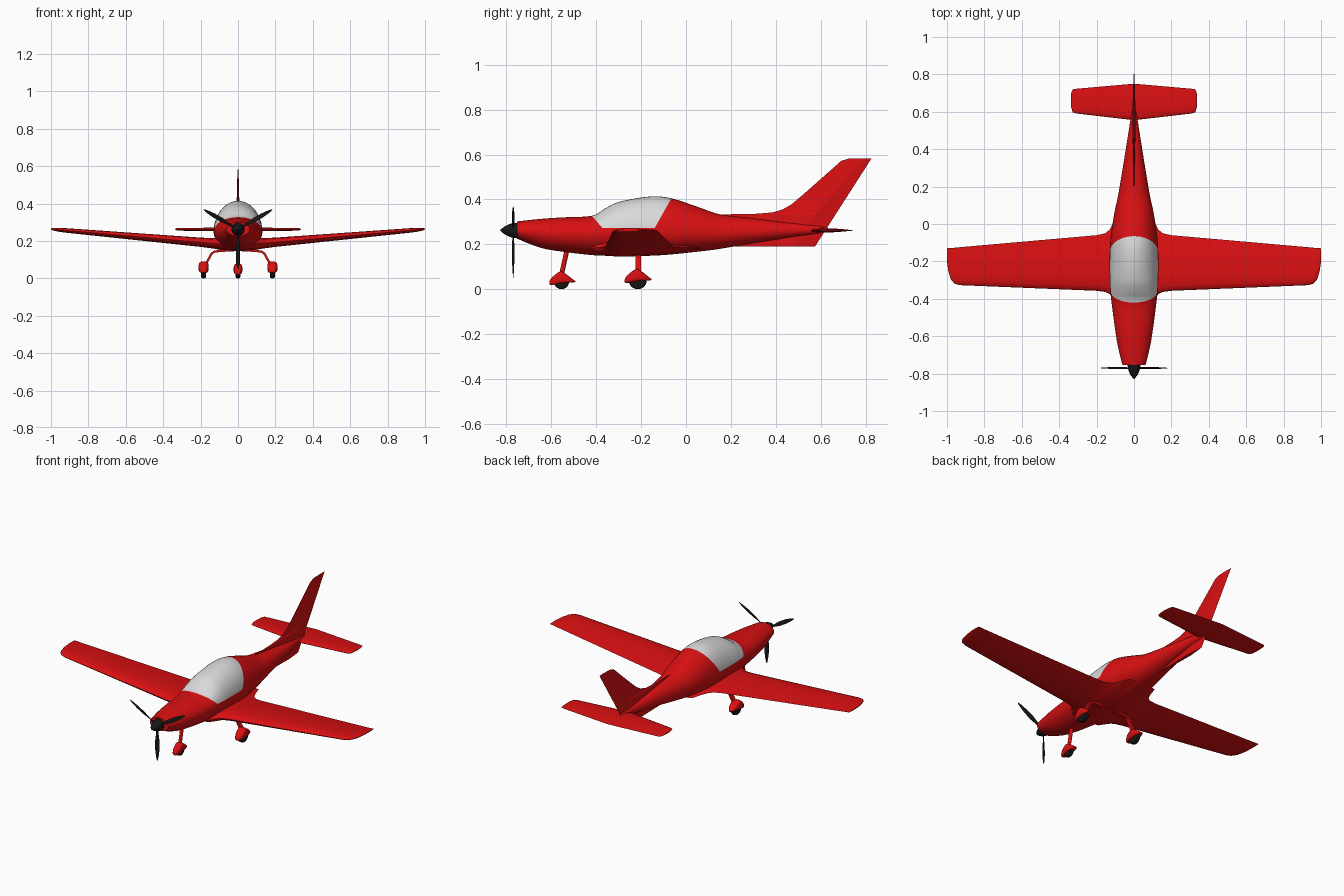
import bpy, bmesh, math
from mathutils import Vector, Matrix

if "Cube" in bpy.data.objects:
    bpy.data.objects.remove(bpy.data.objects["Cube"])


def material(name, col):
    m = bpy.data.materials.new(name)
    m.diffuse_color = (*col, 1)
    m.use_nodes = True
    m.node_tree.nodes["Principled BSDF"].inputs["Base Color"].default_value = m.diffuse_color
    return m


RED = material("red_paint", (0.70, 0.005, 0.006))
GREY = material("canopy_grey", (0.70, 0.70, 0.70))
BLACK = material("black_rubber", (0.008, 0.008, 0.008))


def finish(name, bm, mats, angle=35, mirror=False):
    bmesh.ops.recalc_face_normals(bm, faces=bm.faces)
    me = bpy.data.meshes.new(name)
    bm.to_mesh(me)
    bm.free()
    ob = bpy.data.objects.new(name, me)
    bpy.context.collection.objects.link(ob)
    for m in mats:
        me.materials.append(m)
    bpy.ops.object.select_all(action='DESELECT')
    ob.select_set(True)
    bpy.context.view_layer.objects.active = ob
    bpy.ops.object.shade_smooth_by_angle(angle=math.radians(angle))
    if mirror:
        ob.modifiers.new("mirror", 'MIRROR').use_mirror_merge = False
    return ob


def loft(rings, caps=(True, True)):
    bm = bmesh.new()
    vs = [[bm.verts.new(p) for p in r] for r in rings]
    n = len(vs[0])
    for a, b in zip(vs, vs[1:]):
        for i in range(n):
            j = (i + 1) % n
            bm.faces.new((a[i], a[j], b[j], b[i]))
    if caps[0]:
        bm.faces.new(vs[0])
    if caps[1]:
        bm.faces.new(vs[-1])
    return bm


def spline(rows, k=4):
    # Catmull-Rom through the station rows
    out = []
    for i in range(len(rows) - 1):
        p = [rows[max(0, min(len(rows) - 1, i + d))] for d in (-1, 0, 1, 2)]
        for s in range(k):
            t = s / k
            out.append([0.5 * (2 * b + (c - a) * t + (2 * a - 5 * b + 4 * c - d) * t * t
                               + (3 * b - a - 3 * c + d) * t ** 3) for a, b, c, d in zip(*p)])
    return out + [rows[-1]]


def body_ring(y, hw, zt, zb, zm, n=40, e=1.0, x0=0):
    ring = []
    for i in range(n):
        a = 2 * math.pi * i / n
        c, s = math.cos(a), math.sin(a)
        c, s = math.copysign(abs(c) ** e, c), math.copysign(abs(s) ** e, s)
        ring.append((x0 + hw * c, y, zm + s * ((zt - zm) if s > 0 else (zm - zb))))
    return ring


def foil_ring(x, le, te, z, t, n=10):
    # wing section: upper side back to front, lower side front to back
    pts = []
    for i in range(2 * n):
        a = math.pi * i / n
        u = (1 + math.cos(a)) / 2
        h = 5 * t * (.2969 * u ** .5 - .126 * u - .3516 * u * u + .2843 * u ** 3 - .1036 * u ** 4)
        pts.append((x, le + (te - le) * u, z + (h if i <= n else -h)))
    return pts


# fuselage: y, half width, top, bottom, widest height
stations = [
    (-.753, .062, .302, .225, .262), (-.65, .087, .313, .185, .255), (-.55, .103, .32, .167, .25),
    (-.42, .120, .327, .152, .25), (-.36, .126, .36, .149, .25), (-.295, .130, .39, .147, .25),
    (-.16, .130, .413, .149, .25), (-.065, .124, .405, .155, .25), (.06, .105, .364, .168, .25),
    (.153, .085, .333, .18, .25), (.3, .06, .315, .205, .255), (.45, .036, .297, .228, .26),
    (.55, .02, .287, .243, .263), (.63, .006, .275, .255, .265)]
bm = loft([body_ring(*r) for r in spline(stations)])

# canopy: cut along three planes, colour what lies inside
planes = [(Vector((0, -.42, .327)), Vector((0, .057, .05))),
          (Vector((0, -.065, .405)), Vector((0, -.133, .075))),
          (Vector((0, 0, .272)), Vector((0, 0, 1)))]
for co, no in planes:
    bmesh.ops.bisect_plane(bm, geom=bm.verts[:] + bm.edges[:] + bm.faces[:], dist=1e-5,
                           plane_co=co, plane_no=no)
for f in bm.faces:
    c = f.calc_center_median()
    f.material_index = int(all((c - co).dot(no) > 0 for co, no in planes))
finish("fuselage_and_canopy", bm, [RED, GREY])

# wings with flared root and rounded tip
wing = [(0, -.43, .09, .178, .065), (.09, -.425, .07, .183, .064), (.11, -.40, .01, .185, .060),
        (.13, -.375, -.03, .187, .057), (.155, -.363, -.05, .189, .054), (.20, -.357, -.06, .193, .05),
        (.93, -.327, -.124, .257, .024), (.96, -.319, -.127, .260, .021), (.98, -.295, -.128, .262, .017),
        (.993, -.25, -.129, .263, .011), (1.0, -.20, -.13, .264, .004)]
finish("wing", loft([foil_ring(*r) for r in wing], (False, True)), [RED], 40, True)

# tailplane
tail = [(0, .555, .75, .262, .02), (.31, .591, .723, .262, .015), (.328, .597, .72, .262, .012),
        (.336, .625, .70, .262, .004)]
finish("tailplane", loft([foil_ring(*r) for r in tail], (False, True)), [RED], 40, True)

# fin with dorsal and ventral strakes: z, leading edge, ridge, half thickness
fin = [(.19, .02, .47, .010), (.333, .15, .58, .009), (.336, .31, .582, .009), (.342, .385, .587, .009),
       (.355, .43, .598, .0085), (.378, .47, .617, .008), (.42, .52, .652, .007), (.572, .692, .777, .003),
       (.582, .725, .79, .002)]
finish("fin_and_rudder", loft([[(0, le, z), (t, rd, z), (0, .575 + (z - .19) * .641, z), (-t, rd, z)]
                               for z, le, rd, t in fin]), [RED], 3)

# spinner
prof = [(-.75, .034), (-.772, .033), (-.79, .027), (-.808, .018), (-.82, .009), (-.828, .001)]
finish("spinner", loft([body_ring(y, r, .262 + r, .262 - r, .262, 24) for y, r in prof]), [BLACK])

# three propeller blades: radius, chord, twist
blade = [(.015, .010, 40), (.06, .016, 35), (.10, .026, 26), (.15, .024, 18), (.19, .015, 14), (.212, .004, 12)]
for k in range(3):
    rings = []
    for r, c, tw in blade:
        w = math.radians(tw)
        ring = []
        for i in range(12):
            a = 2 * math.pi * i / 12
            u, v = c / 2 * math.cos(a), c * .12 * math.sin(a)
            ring.append((u * math.cos(w) - v * math.sin(w), u * math.sin(w) + v * math.cos(w), -r))
        rings.append(ring)
    bm = loft(rings)
    bm.transform(Matrix.Translation((0, -.77, .262)) @ Matrix.Rotation(k * 2 * math.pi / 3, 4, 'Y'))
    finish("propeller_blade", bm, [BLACK])


# wheels and their fairings
def wheel(name, x, y, r, hw, mirror):
    prof = [(-hw, .75), (-hw * .75, .94), (-hw * .3, 1), (hw * .3, 1), (hw * .75, .94), (hw, .75)]
    rings = [[(x + d, y + r * s * math.cos(2 * math.pi * i / 28), r + r * s * math.sin(2 * math.pi * i / 28))
              for i in range(28)] for d, s in prof]
    finish(name, loft(rings), [BLACK], 35, mirror)


def fairing(name, x, y, s, hw, z0, mirror):
    rows = [(-.058, .3, .014, .000), (-.052, .6, .025, -.002), (-.035, .9, .042, -.001), (-.012, 1, .058, .003),
            (.005, 1, .057, .006), (.03, .85, .040, .008), (.05, .5, .024, .009), (.062, .15, .016, .011)]
    finish(name, loft([body_ring(y + d * s, hw * w, z0 + t * s, z0 + b * s, z0 + (t * .4 + b * .6) * s, 24, .6, x)
                       for d, w, t, b in spline(rows, 3)]), [RED], 50, mirror)


wheel("main_wheel", .184, -.215, .04, .014, True)
fairing("main_wheel_fairing", .184, -.215, 1.0, .027, .030, True)
wheel("nose_wheel", 0, -.555, .034, .013, False)
fairing("nose_wheel_fairing", 0, -.553, .97, .023, .021, False)

# bent main gear leg
path = [(0, .152), (.09, .147), (.125, .143), (.14, .134), (.152, .112), (.17, .08)]
rings = []
for i, (x, z) in enumerate(path):
    a, b = path[max(i - 1, 0)], path[min(i + 1, len(path) - 1)]
    d = Vector((b[0] - a[0], b[1] - a[1])).normalized() * .006
    rings.append([(x - d.y * s, -.213 + q * .013, z + d.x * s) for s, q in ((1, -1), (1, 1), (-1, 1), (-1, -1))])
finish("main_gear_leg", loft(rings, (False, True)), [RED], 40, True)

# slanted nose gear leg
finish("nose_gear_leg", loft([[(.010 * math.cos(i * math.pi / 8), y + .011 * math.sin(i * math.pi / 8), z)
                               for i in range(16)] for y, z in ((-.556, .06), (-.527, .19))]), [RED])
